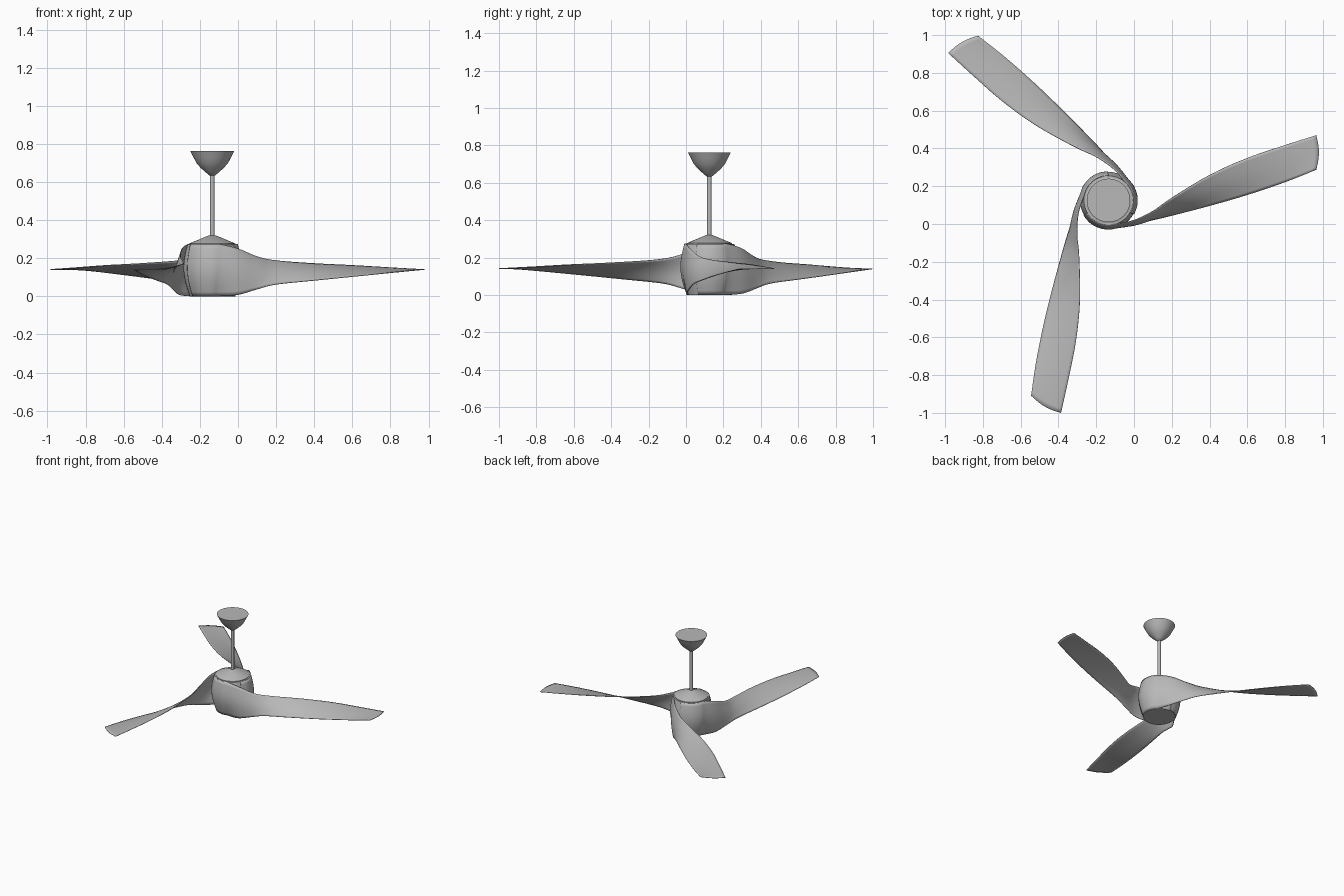
import bpy, bmesh, math
from mathutils import Vector, Matrix

if "Cube" in bpy.data.objects:
    bpy.data.objects.remove(bpy.data.objects["Cube"])

HUB = Vector((-0.135, 0.125, 0))

grey = bpy.data.materials.new("satin_grey")
grey.use_nodes = True
colour = (0.48, 0.48, 0.48, 1)
grey.diffuse_color = colour
grey.node_tree.nodes["Principled BSDF"].inputs["Base Color"].default_value = colour


def finish(name, bm, angle=35):
    """Turn a bmesh into a smooth shaded object on the hub axis."""
    bmesh.ops.remove_doubles(bm, verts=bm.verts, dist=0.0001)
    bmesh.ops.recalc_face_normals(bm, faces=bm.faces)
    mesh = bpy.data.meshes.new(name)
    bm.to_mesh(mesh)
    bm.free()
    obj = bpy.data.objects.new(name, mesh)
    bpy.context.collection.objects.link(obj)
    obj.location = HUB
    mesh.materials.append(grey)
    bpy.ops.object.select_all(action="DESELECT")
    obj.select_set(True)
    bpy.context.view_layer.objects.active = obj
    bpy.ops.object.shade_smooth_by_angle(angle=math.radians(angle))
    return obj


def lathe(name, profile, steps=64):
    """Revolve (radius, height) points about the vertical axis."""
    bm = bmesh.new()
    verts = [bm.verts.new((r, 0, z)) for r, z in profile]
    edges = [bm.edges.new(pair) for pair in zip(verts, verts[1:])]
    bmesh.ops.spin(bm, geom=verts + edges, cent=(0, 0, 0), axis=(0, 0, 1),
                   angle=math.tau, steps=steps)
    return finish(name, bm)


def smooth_path(rows, steps):
    """Catmull-Rom interpolation of rows of numbers."""
    out = []
    for i in range(len(rows) - 1):
        a, b = rows[max(i - 1, 0)], rows[i]
        c, d = rows[i + 1], rows[min(i + 2, len(rows) - 1)]
        for k in range(steps):
            t = k / steps
            out.append([q + t * (r - p) / 2
                        + t * t * (2 * p - 5 * q + 4 * r - s) / 2
                        + t ** 3 * (3 * q - p - 3 * r + s) / 2
                        for p, q, r, s in zip(a, b, c, d)])
    return out + [list(rows[-1])]


# Motor housing: barrel shaped body with flat base
BASE_R, TOP_R, HEIGHT, BARREL = 0.117, 0.13, 0.273, 0.027
barrel = []
for i in range(13):
    t = i / 12
    barrel.append((BASE_R + (TOP_R - BASE_R) * t + BARREL * math.sin(math.pi * t),
                   HEIGHT * t))
lathe("motor_housing", [(0, 0)] + barrel + [(0.12, HEIGHT), (0, HEIGHT)])

# Shallow cone cap, hanging rod and ceiling canopy
lathe("housing_cap", [(0.121, 0.27), (0.121, 0.277), (0.018, 0.32), (0, 0.32)])
lathe("hanging_rod", [(0, 0.31), (0.012, 0.31), (0.012, 0.65), (0, 0.65)], 24)
lathe("ceiling_canopy", [(0, 0.632), (0.016, 0.635), (0.034, 0.65), (0.062, 0.675),
                         (0.083, 0.7), (0.099, 0.73), (0.115, 0.762), (0, 0.762)])

# Blade sections: lower edge x y z, upper edge x y z, outward bulge
rows = []
for deg in (-150, -130, -110, -90, -72):
    c, s = math.cos(math.radians(deg)), math.sin(math.radians(deg))
    rows.append((BASE_R * c, BASE_R * s, 0.001, TOP_R * c, TOP_R * s, HEIGHT, BARREL))
# each entry: x, lower y, lower z, upper y, upper z, bulge
for x, y0, z0, y1, z1, bulge in [
        (0.00, 0.006, 0.008, 0.022, 0.25, 0.018),
        (0.10, 0.024, 0.036, 0.07, 0.208, 0.014),
        (0.20, 0.047, 0.061, 0.14, 0.186, 0.012),
        (0.40, 0.098, 0.082, 0.26, 0.17, 0.010),
        (0.60, 0.155, 0.102, 0.35, 0.16, 0.007),
        (0.80, 0.222, 0.122, 0.418, 0.148, 0.004),
        (0.965, 0.287, 0.138, 0.47, 0.139, 0.0)]:
    rows.append((x - HUB.x, y0 - HUB.y, z0, x - HUB.x, y1 - HUB.y, z1, bulge))

sections = smooth_path(rows, 5)
ACROSS = 12


def build_blade(name, turn):
    bm = bmesh.new()
    lows = [Vector(s[:3]) for s in sections]
    ups = [Vector(s[3:6]) for s in sections]
    mids = [(a + b) / 2 for a, b in zip(lows, ups)]
    last = len(sections) - 1
    grid = []
    for i, (low, up) in enumerate(zip(lows, ups)):
        along = (mids[min(i + 1, last)] - mids[max(i - 1, 0)]).normalized()
        out = along.cross(up - low).normalized()
        tip = max(0, (i - last + 5) / 5) * 0.014
        line = []
        for j in range(ACROSS + 1):
            arch = math.sin(math.pi * j / ACROSS)
            p = low.lerp(up, j / ACROSS) + out * (sections[i][6] * arch + 0.002)
            line.append(bm.verts.new(p + Vector((tip * arch, 0, 0))))
        grid.append(line)
    for a, b in zip(grid, grid[1:]):
        for j in range(ACROSS):
            bm.faces.new((a[j], b[j], b[j + 1], a[j + 1]))
    bmesh.ops.rotate(bm, verts=bm.verts, cent=(0, 0, 0),
                     matrix=Matrix.Rotation(turn, 3, "Z"))
    blade = finish(name, bm)
    shell = blade.modifiers.new("thickness", "SOLIDIFY")
    shell.thickness = 0.004
    shell.offset = 0


# Three blades that peel off the housing and twist flat
for n in range(3):
    build_blade("blade_%d" % (n + 1), n * math.tau / 3)
